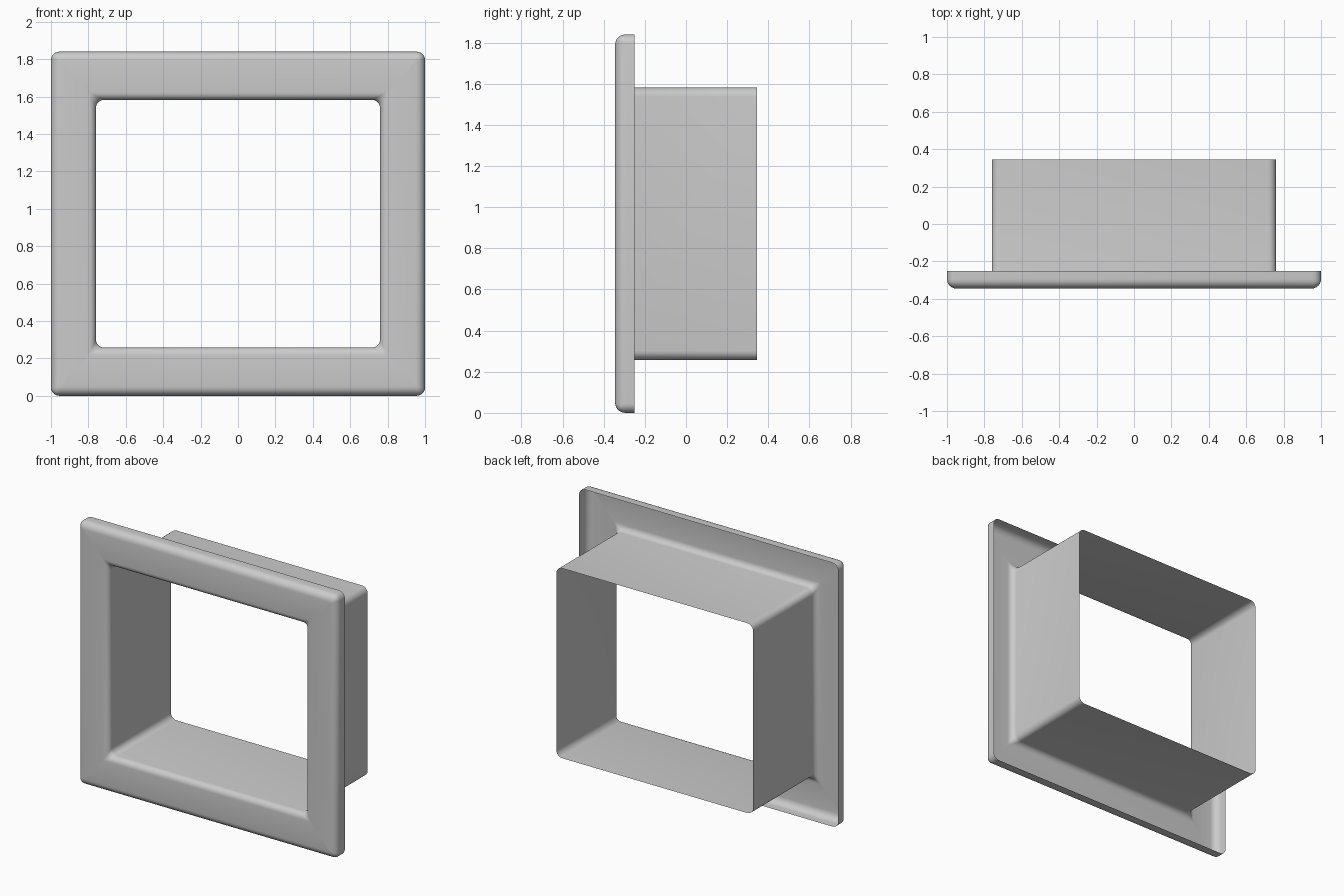
import bpy, bmesh
from math import sin, cos, pi

if "Cube" in bpy.data.objects:
    bpy.data.objects.remove(bpy.data.objects["Cube"])

CZ = 0.92    # height of the frame centre
SEG = 6      # segments per rounded corner


def ring(bm, hx, hz, r, y):
    """Rounded rectangle of vertices in the plane at y."""
    verts = []
    for q, (sx, sz) in enumerate([(1, 1), (-1, 1), (-1, -1), (1, -1)]):
        for i in range(SEG + 1):
            a = (q + i / SEG) * pi / 2
            verts.append(bm.verts.new((sx * (hx - r) + r * cos(a), y,
                                       CZ + sz * (hz - r) + r * sin(a))))
    return verts


def sheet(name, stations):
    """Open sheet skinned through a list of rounded rectangles."""
    bm = bmesh.new()
    rings = [ring(bm, *s) for s in stations]
    n = len(rings[0])
    for a, b in zip(rings, rings[1:]):
        for i in range(n):
            j = (i + 1) % n
            bm.faces.new((a[i], a[j], b[j], b[i]))
    me = bpy.data.meshes.new(name)
    bm.to_mesh(me)
    bm.free()
    ob = bpy.data.objects.new(name, me)
    bpy.context.collection.objects.link(ob)
    bpy.context.view_layer.objects.active = ob
    ob.select_set(True)
    bpy.ops.object.shade_smooth_by_angle(angle=pi / 5)
    ob.select_set(False)
    return ob


stations = [(1.0, 0.92, 0.045, -0.25)]
# outer lip rolling over to the flat front face
for i in range(7):
    a = i / 6 * pi / 2
    d = 0.05 * (1 - cos(a))
    stations.append((1 - d, 0.92 - d, 0.045 - 0.035 * i / 6, -0.295 - 0.05 * sin(a)))
# flat face, then inner roll into the sleeve
for i in range(7):
    a = i / 6 * pi / 2
    d = 0.04 * (1 - sin(a))
    stations.append((0.76 + d, 0.6625 + d, 0.006 + 0.039 * i / 6, -0.305 - 0.04 * cos(a)))
# straight sleeve running back
stations.append((0.76, 0.6625, 0.045, 0.345))

sheet("window_frame", stations)
